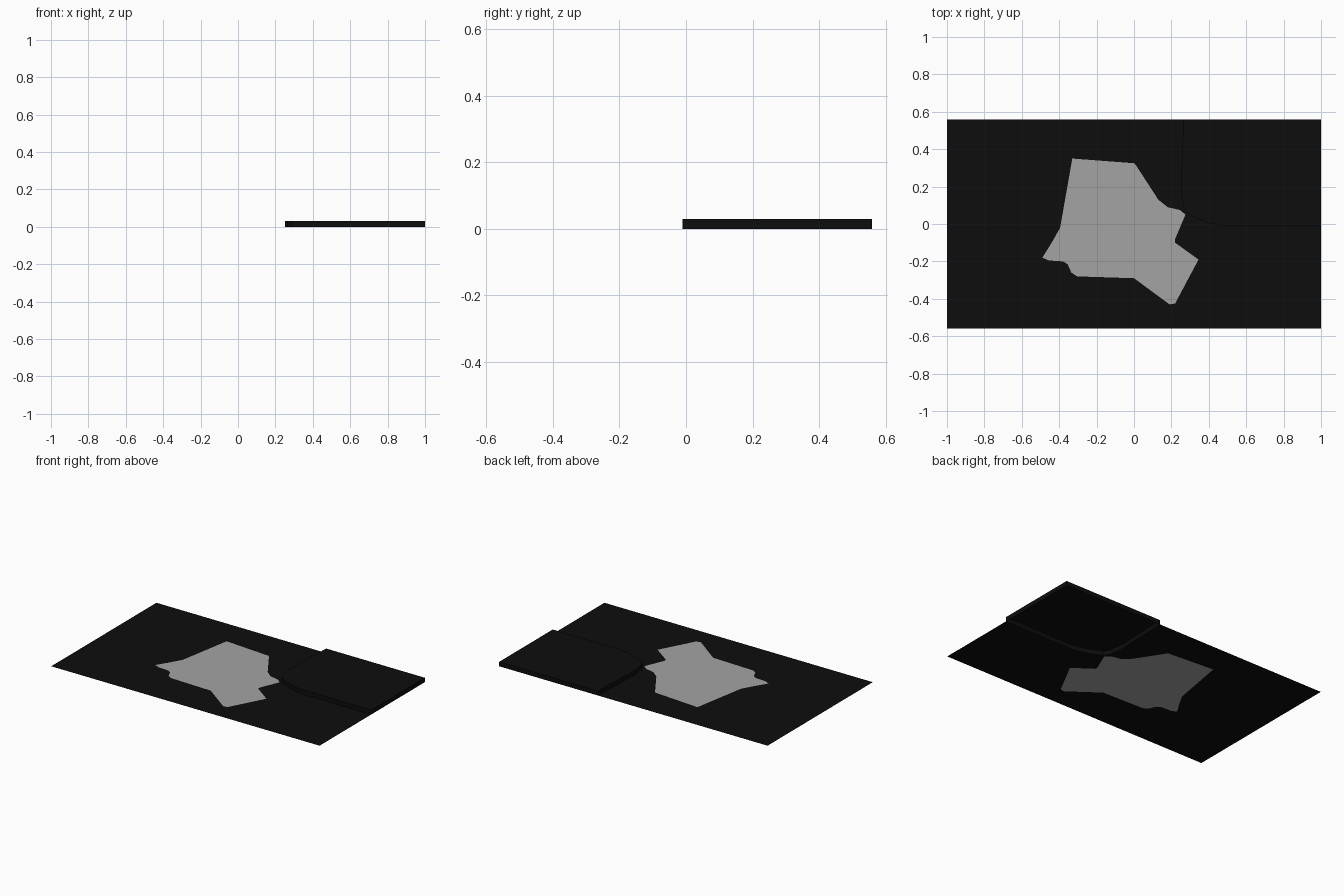
import bpy, bmesh

if "Cube" in bpy.data.objects:
    bpy.data.objects.remove(bpy.data.objects["Cube"])

W, D, H = 1.0, 0.56, 0.03   # half width, half depth, height of raised corner


def material(name, value):
    m = bpy.data.materials.new(name)
    m.diffuse_color = (value, value, value, 1)
    m.use_nodes = True
    m.node_tree.nodes["Principled BSDF"].inputs["Base Color"].default_value = m.diffuse_color
    return m


black = material("black", 0.004)
grey = material("mid_grey", 0.37)


def loop_edges(bm, pts, z=0.0):
    vs = [bm.verts.new((x, y, z)) for x, y in pts]
    return [bm.edges.new((vs[i], vs[i - 1])) for i in range(len(vs))]


def flat_sheet(name, mat, outer, hole=None, z=0.0, wall_to=None):
    """Filled outline with an optional hole and an optional skirt of walls."""
    bm = bmesh.new()
    edges = loop_edges(bm, outer, z)
    if hole:
        edges += loop_edges(bm, hole, z)
    bmesh.ops.triangle_fill(bm, edges=edges, use_beauty=True, use_dissolve=False,
                            normal=(0, 0, 1))
    for f in bm.faces:
        f.normal_update()
        if f.normal.z < 0:
            f.normal_flip()
    if wall_to is not None:
        # outline runs counter-clockwise, so the walls face outwards
        n = len(outer)
        for i in range(n):
            (ax, ay), (bx, by) = outer[i], outer[(i + 1) % n]
            bm.faces.new([bm.verts.new(p) for p in (
                (ax, ay, wall_to), (bx, by, wall_to), (bx, by, z), (ax, ay, z))])
        bmesh.ops.remove_doubles(bm, verts=bm.verts, dist=1e-5)
    me = bpy.data.meshes.new(name)
    bm.to_mesh(me)
    bm.free()
    me.materials.append(mat)
    ob = bpy.data.objects.new(name, me)
    bpy.context.collection.objects.link(ob)


# irregular grey area in the middle
patch = [(-.33, .35), (-.395, -.02), (-.44, -.1), (-.49, -.18), (-.455, -.195),
         (-.38, -.2), (-.355, -.215), (-.335, -.26), (-.305, -.28), (0, -.29),
         (.19, -.43), (.22, -.425), (.345, -.19), (.22, -.1), (.22, -.08),
         (.275, .05), (.245, .075), (.18, .09), (.13, .13), (.01, .315), (0, .325)]

# wavy border of the raised corner, from the back edge to the right edge
border = [(.265, D), (.255, .3), (.25, .19), (.265, .09), (.285, .055),
          (.33, .035), (.4, .005), (.48, -.01), (W, -.01)]

# raised back right corner, open underneath
flat_sheet("raised_corner", black, border + [(W, D)], z=H, wall_to=0.0)

# thin ground sheet around the patch and the raised corner
flat_sheet("ground_sheet", black,
           [(-W, D), (-W, -D), (W, -D)] + border[::-1], hole=patch)

flat_sheet("centre_patch", grey, patch)
